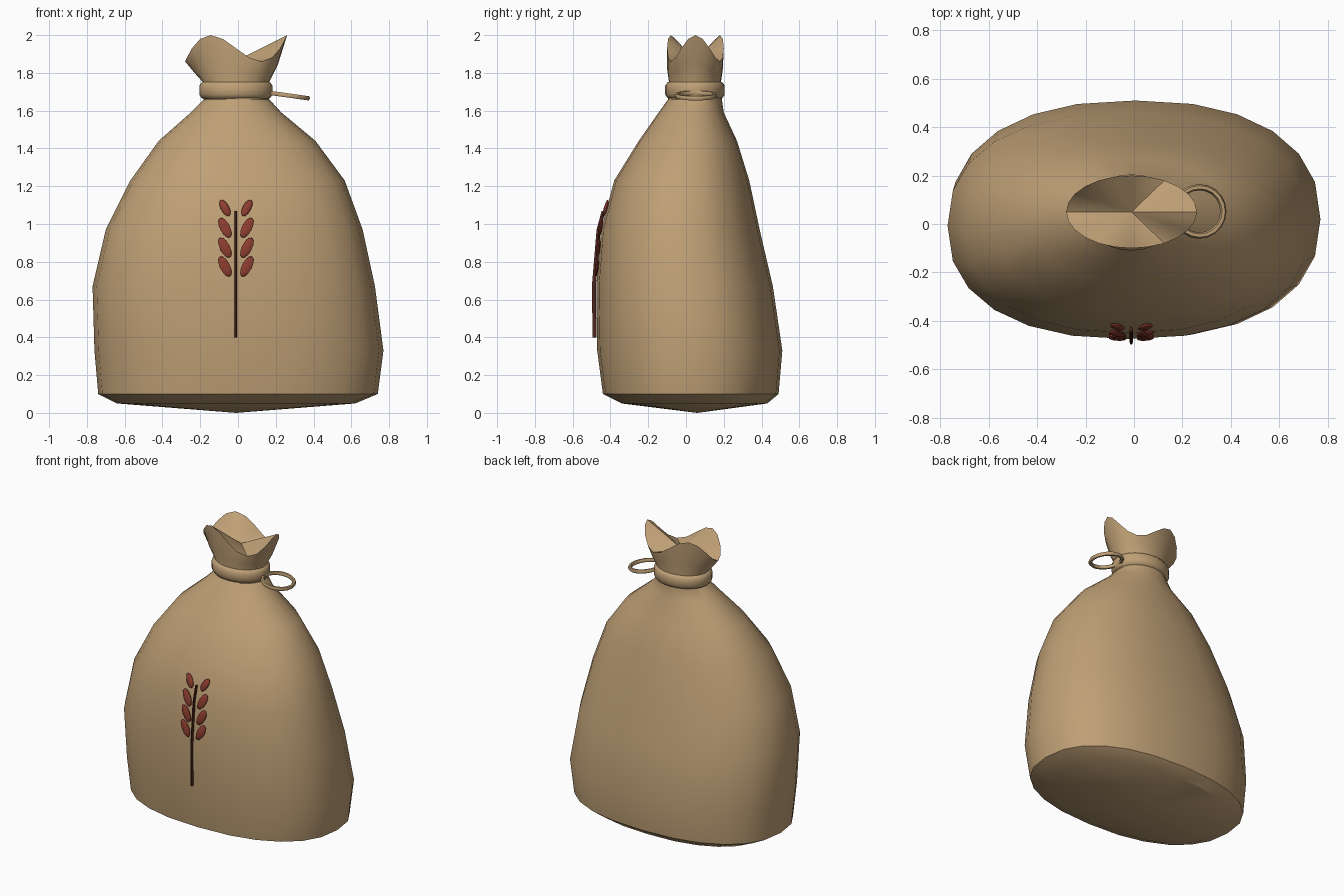
import bpy, bmesh, math
from mathutils import Matrix, Vector

if "Cube" in bpy.data.objects:
    bpy.data.objects.remove(bpy.data.objects["Cube"])


def material(name, rgb):
    m = bpy.data.materials.new(name)
    m.diffuse_color = (*rgb, 1)
    m.use_nodes = True
    m.node_tree.nodes["Principled BSDF"].inputs["Base Color"].default_value = m.diffuse_color
    return m


burlap = material("burlap tan", (0.52, 0.35, 0.18))
grain_red = material("grain red", (0.26, 0.045, 0.028))
stem_brown = material("stem dark brown", (0.08, 0.02, 0.013))


def finish(bm, name, mat, angle=32):
    bmesh.ops.recalc_face_normals(bm, faces=bm.faces)
    me = bpy.data.meshes.new(name)
    bm.to_mesh(me)
    bm.free()
    me.materials.append(mat)
    ob = bpy.data.objects.new(name, me)
    bpy.context.collection.objects.link(ob)
    bpy.ops.object.select_all(action='DESELECT')
    ob.select_set(True)
    bpy.context.view_layer.objects.active = ob
    bpy.ops.object.shade_smooth_by_angle(angle=math.radians(angle))
    return ob


def spow(v, p):
    return math.copysign(abs(v) ** p, v) if abs(v) > 1e-6 else 0.0


def loft(rings, seg, bottom, top):
    """Rings are (z, x0, x1, y0, y1, roundness power, three-lobed wave height)."""
    bm = bmesh.new()
    rows = []
    for z, x0, x1, y0, y1, p, wave in rings:
        row = []
        for i in range(seg):
            a = math.tau * i / seg
            row.append(bm.verts.new(((x0 + x1) / 2 + (x1 - x0) / 2 * spow(math.cos(a), p),
                                     (y0 + y1) / 2 + (y1 - y0) / 2 * spow(math.sin(a), p),
                                     z + wave * math.cos(3 * a))))
        rows.append(row)
    for r, s in zip(rows, rows[1:]):
        for i in range(seg):
            j = (i + 1) % seg
            bm.faces.new((r[i], r[j], s[j], s[i]))
    for row, tip in ((rows[0], bottom), (rows[-1], top)):
        c = bm.verts.new(tip)
        for i in range(seg):
            bm.faces.new((row[i], row[(i + 1) % seg], c))
    return bm


# Sack with gathered neck and wavy open mouth
body = [
    (0.05, -0.64, 0.62, -0.34, 0.43, 0.86, 0),
    (0.10, -0.74, 0.74, -0.44, 0.49, 0.86, 0),
    (0.33, -0.76, 0.77, -0.47, 0.51, 0.86, 0),
    (0.67, -0.77, 0.725, -0.475, 0.46, 0.86, 0),
    (0.97, -0.70, 0.66, -0.45, 0.39, 0.88, 0),
    (1.23, -0.57, 0.565, -0.38, 0.335, 0.9, 0),
    (1.44, -0.42, 0.41, -0.25, 0.27, 0.93, 0),
    (1.59, -0.25, 0.23, -0.145, 0.20, 1, 0),
    (1.66, -0.18, 0.165, -0.095, 0.19, 1, 0),
    (1.75, -0.185, 0.165, -0.09, 0.185, 1, 0),
    (1.82, -0.23, 0.21, -0.10, 0.195, 1, 0.02),
    (1.93, -0.28, 0.26, -0.10, 0.20, 1, 0.07),
]
finish(loft(body, 24, (-0.01, 0.06, 0.0), (-0.01, 0.05, 1.865)), "sack", burlap)

# Rounded tie band around the neck
band = []
for z, d in ((1.66, 0.03), (1.667, 0.012), (1.685, 0), (1.733, 0), (1.75, 0.012), (1.757, 0.03)):
    band.append((z, -0.205 + d, 0.182 - d, -0.11 + d, 0.205 - d, 1, 0))
finish(loft(band, 24, (-0.01, 0.05, 1.67), (-0.01, 0.05, 1.745)), "neck_band", burlap, 50)

# Loop of cord hanging from the band
bm = bmesh.new()
rows = []
for i in range(20):
    a = math.tau * i / 20
    rows.append([bm.verts.new(((0.1 + 0.013 * math.cos(b)) * math.cos(a),
                               (0.1 + 0.013 * math.cos(b)) * math.sin(a),
                               0.013 * math.sin(b)))
                 for b in (math.tau * k / 6 for k in range(6))])
for i in range(20):
    r, s = rows[i], rows[(i + 1) % 20]
    for k in range(6):
        bm.faces.new((r[k], s[k], s[(k + 1) % 6], r[(k + 1) % 6]))
bm.transform(Matrix.Translation((0.27, 0.052, 1.68)) @ Matrix.Rotation(math.radians(8), 4, 'Y'))
finish(bm, "cord_loop", burlap, 60)


def front(z):
    """Depth of the sack's front surface at a height."""
    for a, b in zip(body, body[1:]):
        if a[0] <= z <= b[0]:
            return a[3] + (b[3] - a[3]) * (z - a[0]) / (b[0] - a[0])


# Grain stalk following the sack front
stalk = []
for z in (0.40, 0.53, 0.67, 0.82, 0.97, 1.07):
    y = front(z) - 0.013
    stalk.append((z, -0.018, -0.005, y - 0.012, y + 0.012, 1, 0))
finish(loft(stalk, 6, (-0.0115, stalk[0][3] + 0.012, 0.40), (-0.0115, stalk[-1][3] + 0.012, 1.07)),
       "grain_stalk", stem_brown)

# Grain kernels in mirrored pairs
for n, (z, size) in enumerate(((0.775, 1), (0.875, 1), (0.98, 1), (1.085, 0.84))):
    slope = math.atan2(front(z + 0.05) - front(z - 0.05), 0.1)
    for side in (-1, 1):
        bm = bmesh.new()
        bmesh.ops.create_uvsphere(bm, u_segments=10, v_segments=6, radius=1)
        bm.transform(Matrix.Translation((-0.011 + side * 0.058, front(z) - 0.006, z))
                     @ Matrix.Rotation(-slope, 4, 'X')
                     @ Matrix.Rotation(side * math.radians(27), 4, 'Y')
                     @ Matrix.Diagonal(Vector((0.028 * size, 0.01, 0.059 * size, 1))))
        finish(bm, f"grain_kernel_{'left' if side < 0 else 'right'}_{n + 1}", grain_red, 60)
